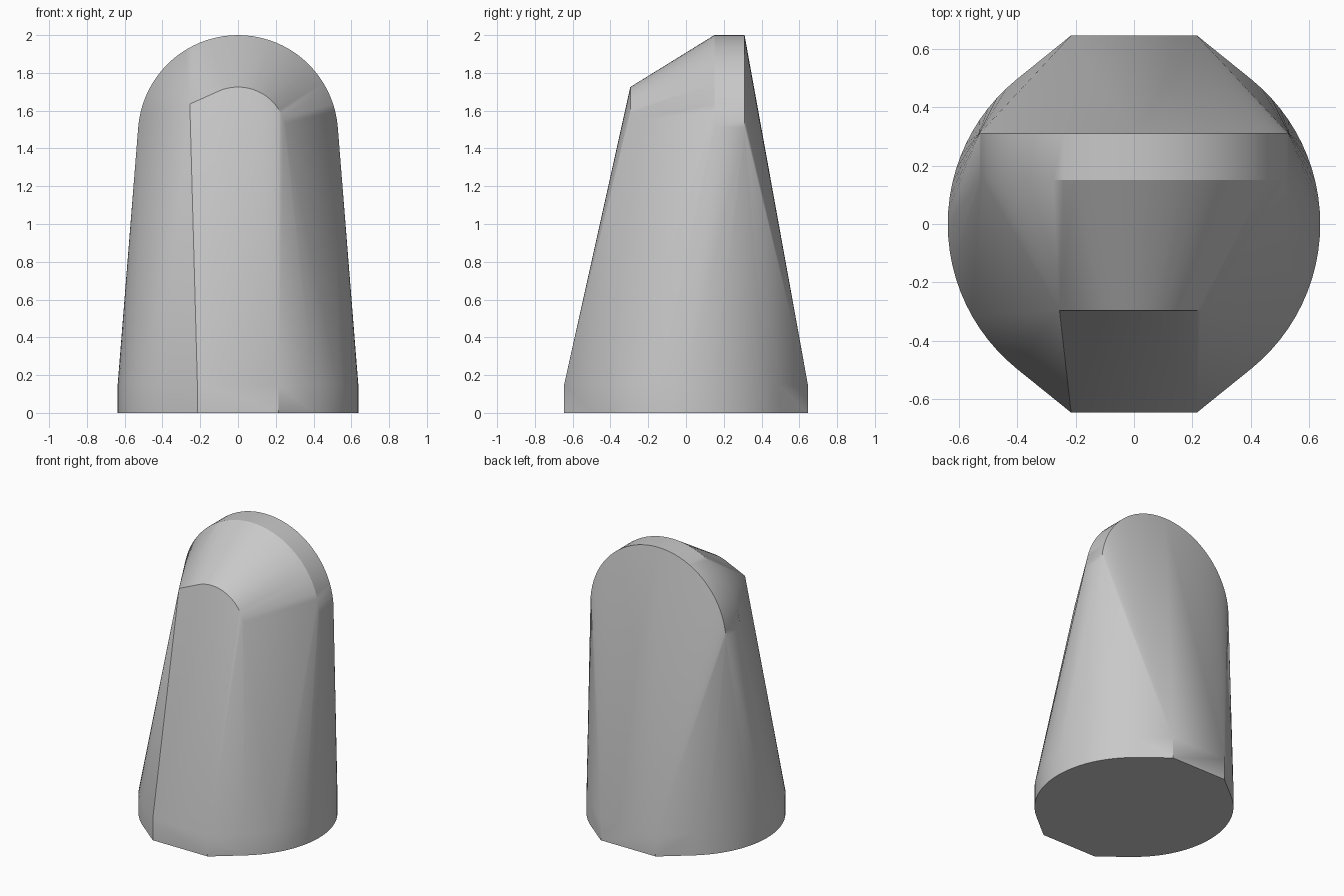
import bpy
import bmesh
from math import sin, cos, pi, radians, acos, atan2, hypot

cube = bpy.data.objects.get("Cube")
if cube:
    bpy.data.objects.remove(cube, do_unlink=True)

# Main dimensions
BASE_R, FLAT_X, FLAT_Y, BASE_H = 0.637, 0.215, 0.645, 0.15
ARCH_Z = 1.47


def arch(radius, y, steps=40):
    """Half circle standing in the xz plane."""
    return [(radius * cos(pi * i / steps), y, ARCH_Z + radius * sin(pi * i / steps))
            for i in range(steps + 1)]


def base_outline(z, steps=24):
    """Round sides running tangentially into flat front and back edges."""
    limit = atan2(FLAT_Y, FLAT_X) - acos(BASE_R / hypot(FLAT_X, FLAT_Y))
    points = []
    for side in (1, -1):
        for i in range(steps + 1):
            a = -limit + 2 * limit * i / steps
            points.append((side * BASE_R * cos(a), BASE_R * sin(a), z))
        points += [(side * FLAT_X, end * FLAT_Y, z) for end in (1, -1)]
    return points


# Profiles: base plinth, upper arch slab, small front arch with its odd corner
points = base_outline(0) + base_outline(BASE_H)
points += arch(0.53, 0.15) + arch(0.53, 0.31) + arch(0.255, -0.295)
points.append((-0.255, -0.295, 1.635))

# Skin stretched tightly around all profiles
bm = bmesh.new()
for p in points:
    bm.verts.new(p)
hull = bmesh.ops.convex_hull(bm, input=bm.verts[:])
bmesh.ops.delete(bm, geom=[v for v in bm.verts if not v.link_faces], context='VERTS')
bmesh.ops.dissolve_limit(bm, angle_limit=radians(0.1), verts=bm.verts[:], edges=bm.edges[:])
bmesh.ops.recalc_face_normals(bm, faces=bm.faces[:])
mesh = bpy.data.meshes.new("tapered_body")
bm.to_mesh(mesh)
bm.free()

# Plain grey finish
grey = bpy.data.materials.new("light_grey")
grey.use_nodes = True
grey.diffuse_color = (0.58, 0.58, 0.58, 1)
grey.node_tree.nodes["Principled BSDF"].inputs["Base Color"].default_value = grey.diffuse_color
mesh.materials.append(grey)

body = bpy.data.objects.new("tapered_body", mesh)
bpy.context.collection.objects.link(body)
bpy.ops.object.select_all(action='DESELECT')
body.select_set(True)
bpy.context.view_layer.objects.active = body
bpy.ops.object.shade_smooth_by_angle(angle=radians(30))
